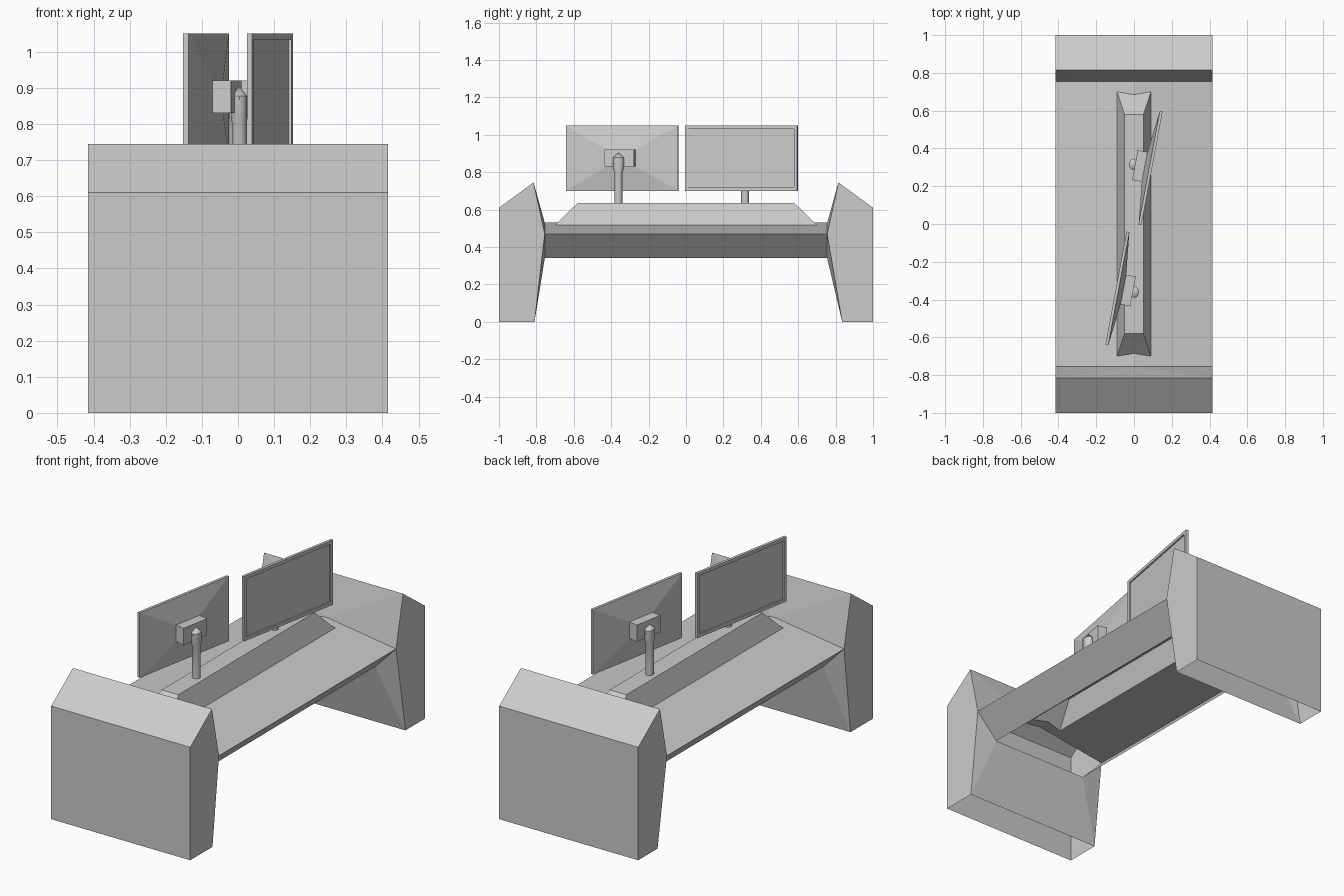
import bpy, bmesh, math
from mathutils import Matrix, Vector

if "Cube" in bpy.data.objects:
    bpy.data.objects.remove(bpy.data.objects["Cube"], do_unlink=True)

grey = bpy.data.materials.new("plain_grey")
grey.use_nodes = True
grey.diffuse_color = (0.6, 0.6, 0.6, 1)
grey.node_tree.nodes["Principled BSDF"].inputs["Base Color"].default_value = grey.diffuse_color


def finish(name, bm, matrix=Matrix()):
    bmesh.ops.remove_doubles(bm, verts=bm.verts, dist=0.0005)
    bmesh.ops.recalc_face_normals(bm, faces=bm.faces)
    bm.transform(matrix)
    mesh = bpy.data.meshes.new(name)
    bm.to_mesh(mesh)
    bm.free()
    mesh.materials.append(grey)
    obj = bpy.data.objects.new(name, mesh)
    bpy.context.collection.objects.link(obj)
    return obj


def add_face(bm, *points):
    return bm.faces.new([bm.verts.new(p) for p in points])


def rect(depth, length, low, high):
    """Upright rectangle facing along x."""
    h = length / 2
    return [(depth, -h, low), (depth, h, low), (depth, h, high), (depth, -h, high)]


def bridge(bm, a, b):
    for i in range(len(a)):
        j = (i + 1) % len(a)
        add_face(bm, a[i], a[j], b[j], b[i])


# Desk dimensions
W, END = 0.415, 0.755           # half width, inner end of the top
RIDGE, EDGE, UNDER = 0.53, 0.47, 0.34
KEEL = 0.29                     # half width of the open underside

# Desk top: two gently sloped halves around the raised spine, sloped undersides
bm = bmesh.new()
SPINE, SPINE_TOP = 0.09, 0.635
spine_z = RIDGE - (RIDGE - EDGE) * SPINE / W
for s in (1, -1):
    add_face(bm, (s * W, -END, EDGE), (s * W, END, EDGE), (0, END, RIDGE),
             (0, 0.685, RIDGE), (s * SPINE, 0.7, spine_z),
             (s * SPINE, -0.7, spine_z), (0, -0.685, RIDGE), (0, -END, RIDGE))
    add_face(bm, (s * W, -END, EDGE), (s * W, END, EDGE),
             (s * KEEL, END, UNDER), (s * KEEL, -END, UNDER))
finish("desk_top", bm)

# Raised cable spine along the middle
bm = bmesh.new()
top = [(x, y, SPINE_TOP) for x, y in ((-.05, -.58), (.05, -.58), (.05, .58), (-.05, .58))]
add_face(bm, *top)
for s in (1, -1):
    add_face(bm, (s * SPINE, -0.7, spine_z), (s * SPINE, 0.7, spine_z),
             (s * .05, .58, SPINE_TOP), (s * .05, -.58, SPINE_TOP))
    add_face(bm, (-SPINE, s * .7, spine_z), (0, s * .685, RIDGE), (SPINE, s * .7, spine_z),
             (.05, s * .58, SPINE_TOP), (-.05, s * .58, SPINE_TOP))
finish("cable_spine", bm)


# End panels, hollow and open at the floor
def end_panel(name, s, foot):
    bm = bmesh.new()
    floor, shoulder, peak = (s, 0), (s, 0.61), (s * 0.815, 0.745)
    inner, foot = (s * END, EDGE), (s * foot, 0)
    for a, b in ((floor, shoulder), (shoulder, peak)):
        add_face(bm, (-W, *a), (W, *a), (W, *b), (-W, *b))
    crest = (0, s * END, RIDGE)
    add_face(bm, (-W, *peak), (W, *peak), crest)
    keel = [(x, s * END, UNDER) for x in (-KEEL, KEEL)]
    add_face(bm, keel[0], keel[1], (W, *foot), (-W, *foot))
    for x, k in ((-W, keel[0]), (W, keel[1])):
        add_face(bm, *[(x, *p) for p in (floor, shoulder, peak, inner, foot)])
        add_face(bm, (x, *peak), (x, *inner), crest)
        add_face(bm, (x, *inner), k, (x, *foot))
    finish(name, bm)


end_panel("front_end_panel", -1, 0.81)
end_panel("back_end_panel", 1, 0.835)


# Monitor: local -x is the screen side, +x the back
def monitor(prefix, place):
    tilt = place @ Matrix.Translation((-0.0955, -0.34, 0)) @ Matrix.Rotation(math.radians(-10.6), 4, "Z")
    bm = bmesh.new()
    front, back = rect(0, 0.61, 0.70, 1.05), rect(0.015, 0.61, 0.70, 1.05)
    rim, glass = rect(0, 0.574, 0.718, 1.032), rect(0.008, 0.574, 0.718, 1.032)
    hub = rect(0.04, 0.16, 0.83, 0.92)
    for a, b in ((front, back), (front, rim), (rim, glass), (back, hub)):
        bridge(bm, a, b)
    add_face(bm, *glass)
    add_face(bm, *hub)
    finish(prefix + "_monitor", bm, tilt)

    # Mounting block behind the panel
    bm = bmesh.new()
    outer = rect(0.092, 0.16, 0.83, 0.92)
    bridge(bm, hub, outer)
    add_face(bm, *outer)
    add_face(bm, *hub)
    finish(prefix + "_mount_block", bm, tilt)

    # Post with a wider pointed head
    bm = bmesh.new()
    n = 12
    rings = []
    for z, rx, ry in ((0.63, .021, .021), (0.80, .021, .021), (0.82, .022, .03), (0.878, .022, .03)):
        rings.append([(rx * math.cos(i * math.tau / n), ry * math.sin(i * math.tau / n), z)
                      for i in range(n)])
    for a, b in zip(rings, rings[1:]):
        bridge(bm, a, b)
    for i in range(n):
        add_face(bm, rings[-1][i], rings[-1][(i + 1) % n], (0, 0, 0.904))
    post = finish(prefix + "_monitor_post", bm, place @ Matrix.Translation((0.004, -0.361, 0)))
    bpy.ops.object.select_all(action="DESELECT")
    post.select_set(True)
    bpy.context.view_layer.objects.active = post
    bpy.ops.object.shade_smooth_by_angle(angle=math.radians(35))


# The second monitor is the first turned half way round
monitor("front", Matrix())
monitor("back", Matrix.Translation((0, -0.045, 0)) @ Matrix.Rotation(math.pi, 4, "Z"))
